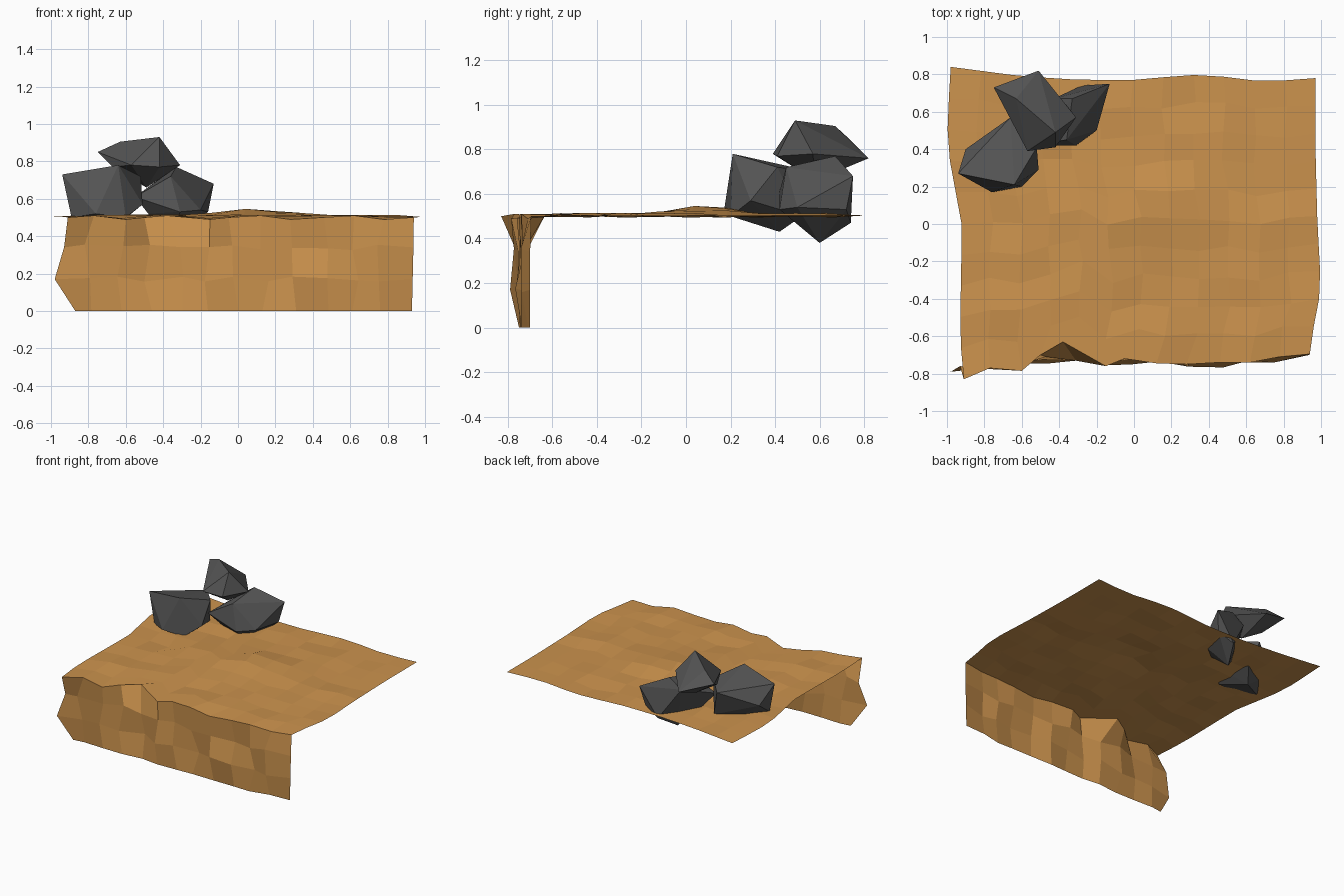
import bpy, bmesh, math, random

if "Cube" in bpy.data.objects:
    bpy.data.objects.remove(bpy.data.objects["Cube"])

random.seed(4)


def material(name, rgb):
    m = bpy.data.materials.new(name)
    m.diffuse_color = (*rgb, 1)
    m.use_nodes = True
    m.node_tree.nodes["Principled BSDF"].inputs["Base Color"].default_value = m.diffuse_color
    return m


earth = material("earth", (0.60, 0.29, 0.075))
stone = material("stone", (0.09, 0.09, 0.09))


def add_object(name, bm, mat):
    me = bpy.data.meshes.new(name)
    bm.to_mesh(me)
    bm.free()
    me.materials.append(mat)
    ob = bpy.data.objects.new(name, me)
    bpy.context.collection.objects.link(ob)
    return ob


def sheet(name, cols, rows, point, mat):
    bm = bmesh.new()
    v = [[bm.verts.new(point(i, j)) for i in range(cols + 1)] for j in range(rows + 1)]
    for j in range(rows):
        for i in range(cols):
            bm.faces.new((v[j][i], v[j][i + 1], v[j + 1][i + 1], v[j + 1][i]))
    return add_object(name, bm, mat)


def lookup(path, t):
    # linear interpolation along a list of (position, value)
    for (a, p), (b, q) in zip(path, path[1:]):
        if t <= b:
            return p + (q - p) * max(0, (t - a) / (b - a))
    return path[-1][1]


# Wavy outlines of the ground
front = [(-0.91, -0.83), (-0.77, -0.77), (-0.60, -0.785), (-0.50, -0.70), (-0.38, -0.63),
         (-0.15, -0.76), (-0.05, -0.72), (0.12, -0.745), (0.28, -0.75), (0.46, -0.74),
         (0.62, -0.74), (0.78, -0.71), (0.94, -0.695)]
back = [(-0.98, 0.84), (-0.60, 0.79), (-0.28, 0.77), (0.04, 0.77), (0.20, 0.79),
        (0.38, 0.80), (0.70, 0.76), (0.97, 0.78)]
left = [(-0.83, -0.91), (-0.5, -0.93), (0.01, -0.92), (0.40, -1.0), (0.84, -0.98)]
right = [(-0.70, 0.94), (-0.38, 1.0), (0.0, 0.98), (0.40, 0.97), (0.78, 0.97)]
COLS, ROWS = 12, 10


def ground_point(i, j):
    if j == 0:
        x, y = front[i]
        return (x, y, 0.50 + 0.012 * math.sin(2.1 * i))
    t = j / ROWS
    y0 = -0.74 + 1.52 * t
    xl, xr = lookup(left, y0 if j < ROWS else 0.84), lookup(right, y0)
    x = xl + (xr - xl) * i / COLS
    yf, yb = front[i][1], lookup(back, x)
    y = yf + (yb - yf) * t
    inner = 0 < i < COLS and j < ROWS
    z = 0.503 + 0.035 * math.exp(-((x - 0.08) / 0.3) ** 2 - ((y - 0.05) / 0.25) ** 2)
    if inner:
        z += random.uniform(-0.01, 0.012)
        x += random.uniform(-0.015, 0.015)
        y += random.uniform(-0.015, 0.015)
    return (x, y, z)


sheet("ground_top", COLS, ROWS, ground_point, earth)

# Cliff face hanging from the front edge of the ground
edge_x = [-0.87, -0.98, -0.93]
edge_y = [-0.75, -0.79, -0.76]


def cliff_point(i, j):
    if j == 3:
        x, y = front[i]
        return (x, y, 0.50 + 0.012 * math.sin(2.1 * i))
    x = -0.95 + 1.88 * i / COLS
    y = -0.74 + 0.02 * math.sin(1.9 * i + 1.1 * j) + random.uniform(-0.022, 0.022)
    z = j * 0.17
    if i == 0:
        x, y = edge_x[j], edge_y[j]
    elif i == COLS:
        x, y = 0.93 + 0.004 * j, -0.70
    else:
        x += random.uniform(-0.03, 0.03)
        z += random.uniform(-0.015, 0.015) if j else 0
    return (x, y, z)


sheet("cliff_face", COLS, 3, cliff_point, earth)


# Faceted boulders, each the hull of a few corners
def boulder(name, corners):
    bm = bmesh.new()
    for c in corners:
        bm.verts.new(c)
    bmesh.ops.convex_hull(bm, input=bm.verts[:])
    loose = [v for v in bm.verts if not v.link_faces]
    bmesh.ops.delete(bm, geom=loose, context='VERTS')
    bmesh.ops.recalc_face_normals(bm, faces=bm.faces[:])
    add_object(name, bm, stone)


boulder("left_boulder", [
    (-0.94, 0.27, 0.73), (-0.64, 0.21, 0.78), (-0.52, 0.41, 0.72), (-0.66, 0.57, 0.70),
    (-0.90, 0.40, 0.60), (-0.89, 0.26, 0.50), (-0.76, 0.17, 0.52), (-0.60, 0.20, 0.50),
    (-0.51, 0.29, 0.57), (-0.68, 0.42, 0.43), (-0.60, 0.52, 0.50)])
boulder("right_boulder", [
    (-0.36, 0.45, 0.72), (-0.33, 0.67, 0.77), (-0.13, 0.75, 0.68), (-0.20, 0.50, 0.54),
    (-0.31, 0.42, 0.53), (-0.55, 0.42, 0.61), (-0.43, 0.67, 0.70), (-0.35, 0.60, 0.38),
    (-0.28, 0.74, 0.47), (-0.16, 0.72, 0.53), (-0.48, 0.48, 0.52)])
boulder("upper_boulder", [
    (-0.75, 0.73, 0.85), (-0.63, 0.67, 0.905), (-0.42, 0.49, 0.93), (-0.51, 0.82, 0.76),
    (-0.31, 0.57, 0.78), (-0.57, 0.39, 0.78), (-0.42, 0.41, 0.77), (-0.67, 0.58, 0.77),
    (-0.49, 0.58, 0.66)])
